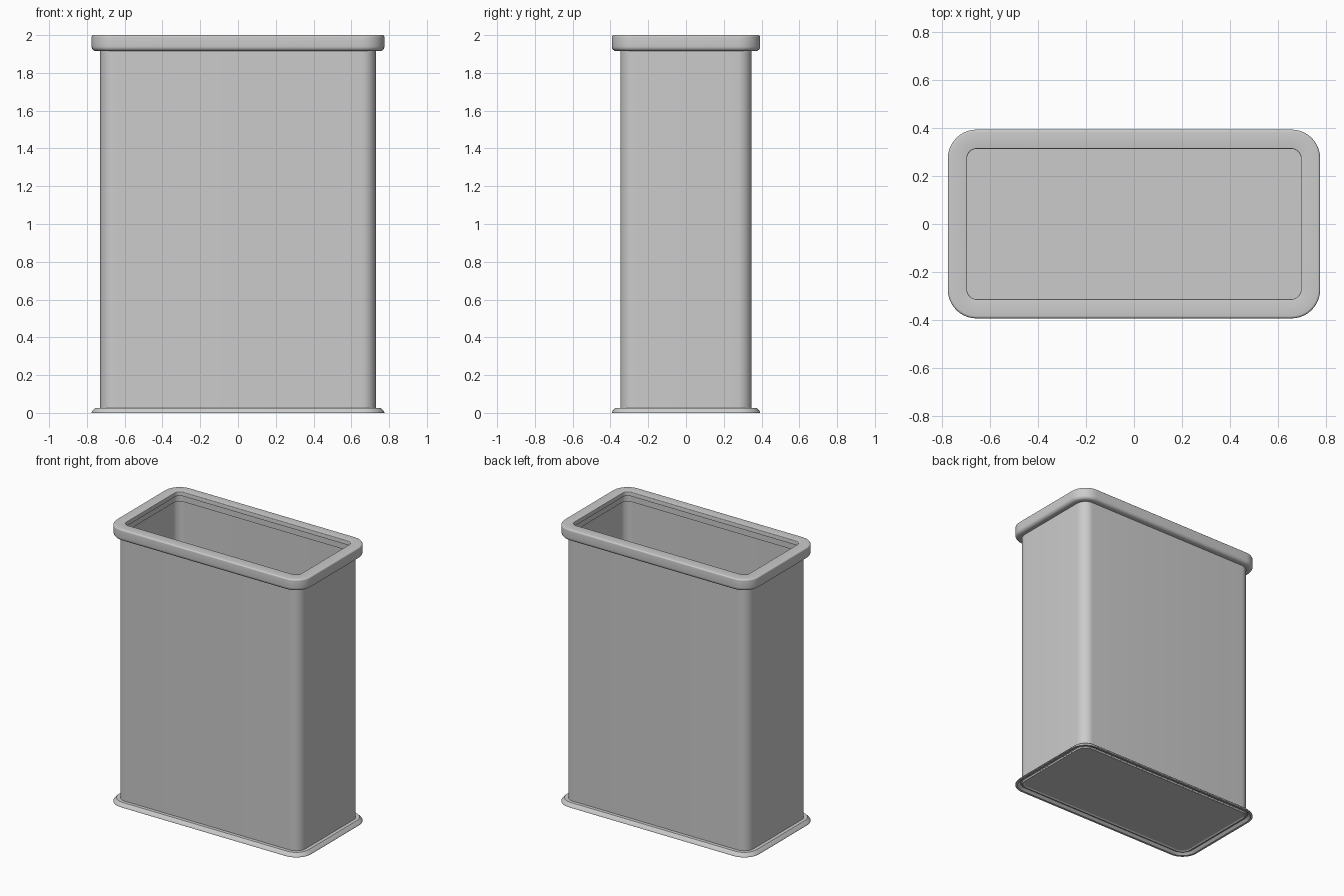
import bpy, bmesh, math

if "Cube" in bpy.data.objects:
    bpy.data.objects.remove(bpy.data.objects["Cube"])

HX, HY, R = 0.73, 0.348, 0.075   # half sizes and corner radius of the outer wall
SEG = 10                         # segments per rounded corner


def outline(bm, d, z):
    """Rounded rectangle, offset outward by d, at height z."""
    r = R + d
    verts = []
    for k, (sx, sy) in enumerate([(1, 1), (-1, 1), (-1, -1), (1, -1)]):
        for i in range(SEG + 1):
            a = math.radians(90 * (k + i / SEG))
            verts.append(bm.verts.new((sx * (HX - R) + r * math.cos(a),
                                       sy * (HY - R) + r * math.sin(a), z)))
    return verts


def sweep(name, profile, closed=False, cap_start=False, cap_end=False):
    """Sweep a profile of (offset, height) points around the bin."""
    bm = bmesh.new()
    rings = [outline(bm, d, z) for d, z in profile]
    pairs = list(zip(rings, rings[1:]))
    if closed:
        pairs.append((rings[-1], rings[0]))
    for a, b in pairs:
        n = len(a)
        for i in range(n):
            j = (i + 1) % n
            bm.faces.new((a[i], a[j], b[j], b[i]))
    if cap_start:
        bm.faces.new(rings[0][::-1])
    if cap_end:
        bm.faces.new(rings[-1])
    bmesh.ops.recalc_face_normals(bm, faces=bm.faces)
    mesh = bpy.data.meshes.new(name)
    bm.to_mesh(mesh)
    bm.free()
    ob = bpy.data.objects.new(name, mesh)
    bpy.context.collection.objects.link(ob)
    bpy.ops.object.select_all(action='DESELECT')
    ob.select_set(True)
    bpy.context.view_layer.objects.active = ob
    bpy.ops.object.shade_smooth_by_angle(angle=math.radians(32))
    return ob


def arc(cx, cz, r, a0, a1, n=5):
    """Points of a profile fillet."""
    angles = [math.radians(a0 + (a1 - a0) * i / n) for i in range(n + 1)]
    return [(cx + r * math.cos(a), cz + r * math.sin(a)) for a in angles]


# Hollow container with outer wall, inner wall and floor
sweep("container_body",
      [(0, 0.012), (0, 1.93), (-0.015, 1.93), (-0.015, 0.03)],
      cap_start=True, cap_end=True)

# Thick rim with rounded outer edges and an overhanging inner lip
rim = arc(-0.031, 1.996, 0.004, 180, 90, 3)
rim += arc(0.035, 1.99, 0.01, 90, 0)
rim += arc(0.020, 1.94, 0.025, 0, -75)
rim += [(0.022, 1.915), (-0.001, 1.915), (-0.001, 1.925),
        (-0.025, 1.925), (-0.025, 1.965), (-0.035, 1.970)]
sweep("top_rim", rim, closed=True)

# Splayed foot flange with a grooved, slightly raised underside
sweep("base_flange",
      [(-0.002, 0.027), (0.025, 0.027), (0.043, 0.008), (0.045, 0.004),
       (0.045, 0.0), (0.030, 0.0), (0.012, 0.016), (-0.002, 0.016)],
      closed=True)
sweep("bottom_panel",
      [(0.002, 0.016), (-0.004, 0.006), (-0.014, 0.006), (-0.020, 0.010)],
      cap_end=True)
